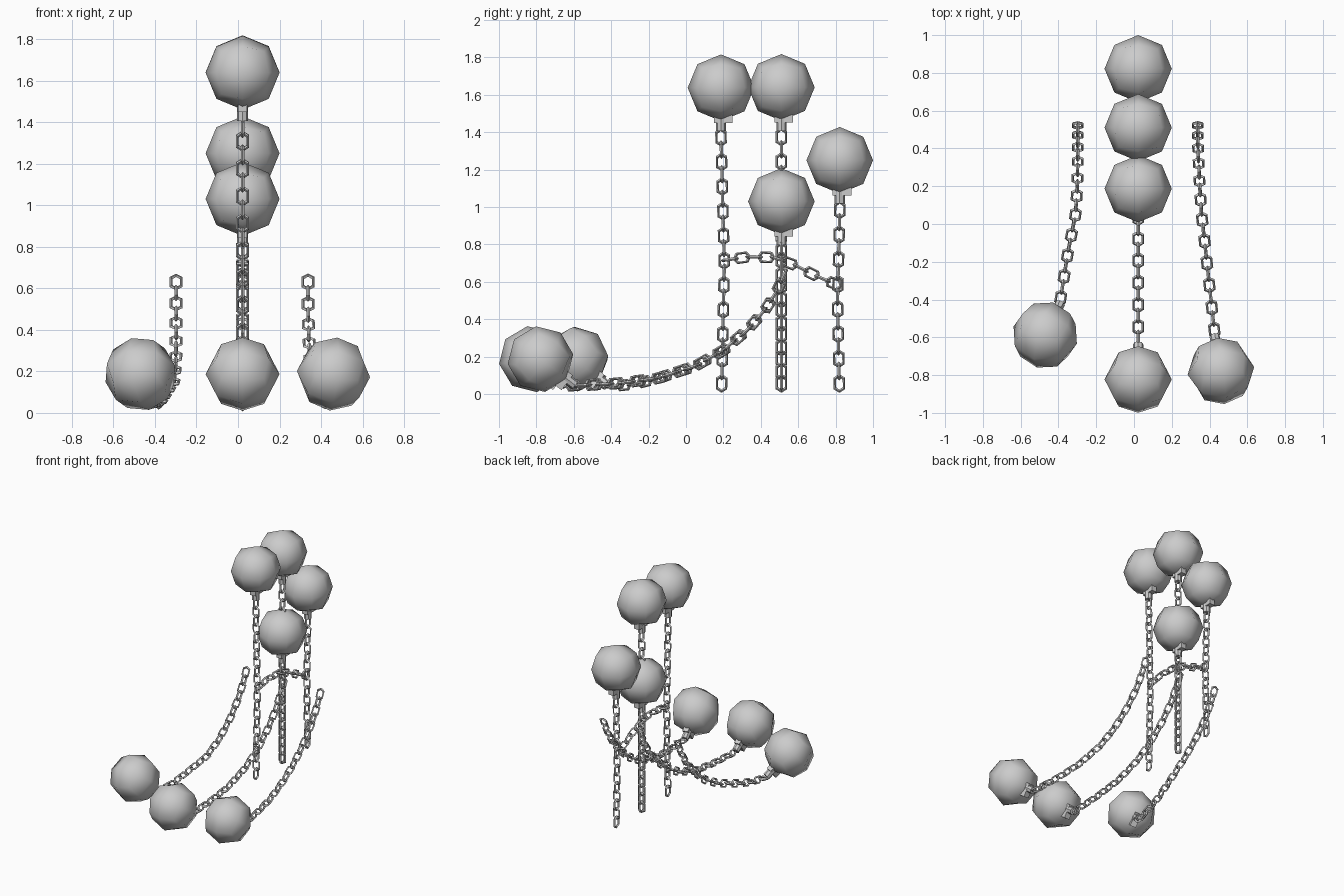
import bpy, bmesh
from math import sin, cos, pi
from mathutils import Vector, Matrix

if "Cube" in bpy.data.objects:
    bpy.data.objects.remove(bpy.data.objects["Cube"])

R = 0.178          # ball radius
WIRE = 0.0085      # link wire radius


def finish(bm, name, smooth=False):
    bmesh.ops.recalc_face_normals(bm, faces=bm.faces)
    me = bpy.data.meshes.new(name)
    bm.to_mesh(me)
    bm.free()
    for p in me.polygons:
        p.use_smooth = smooth
    ob = bpy.data.objects.new(name, me)
    bpy.context.collection.objects.link(ob)
    return ob


def frame(origin, axis):
    """Matrix whose local z follows axis and whose local x stays near world x."""
    z = Vector(axis).normalized()
    x = Vector((1, 0, 0))
    x = (x - z * x.dot(z)).normalized()
    m = Matrix((x, z.cross(x), z)).transposed().to_4x4()
    m.translation = Vector(origin)
    return m


# one elongated hexagonal ring, long along local z, wide along local x
def add_link(bm, mat, length, width=0.066, sides=4):
    hl, hw = length / 2 - WIRE, width / 2 - WIRE
    path = [(0, hl), (hw, hl * .6), (hw, -hl * .6),
            (0, -hl), (-hw, -hl * .6), (-hw, hl * .6)]
    rings = []
    for px, pz in path:
        p = Vector((px, 0, pz))
        out = p.normalized()
        rings.append([bm.verts.new(mat @ (p + WIRE * (out * cos(a) + Vector((0, sin(a), 0)))))
                      for a in (2 * pi * k / sides for k in range(sides))])
    for i in range(6):
        a, b = rings[i], rings[(i + 1) % 6]
        for k in range(sides):
            j = (k + 1) % sides
            bm.faces.new((a[k], a[j], b[j], b[k]))


def sample(pts, d):
    """Point at distance d along a polyline."""
    for a, b in zip(pts, pts[1:]):
        seg = (b - a).length
        if d <= seg:
            return a.lerp(b, d / seg)
        d -= seg
    return pts[-1]


# links strung along a path, alternately turned a quarter
def chain(name, pts, pitch, first_turn):
    pts = [Vector(p) for p in pts]
    total = sum((b - a).length for a, b in zip(pts, pts[1:]))
    n = round(total / pitch)
    step = total / n
    bm = bmesh.new()
    for i in range(n + 1):
        d = i * step
        tan = sample(pts, min(d + step / 2, total)) - sample(pts, max(d - step / 2, 0))
        turn = Matrix.Rotation(pi / 2 * ((i + first_turn) % 2), 4, 'Z')
        add_link(bm, frame(sample(pts, d), tan) @ turn, step * 1.52)
    return finish(bm, name)


# faceted ball plus its bracket and neck, neck pointing along direction
def ball(name, centre, direction, shift):
    m = frame(centre, -Vector(direction))
    bm = bmesh.new()
    bmesh.ops.create_cube(bm, size=2)
    bmesh.ops.subdivide_edges(bm, edges=bm.edges[:], cuts=1, use_grid_fill=True)
    for v in bm.verts:
        v.co = m @ (v.co.normalized() * R)
    finish(bm, name, smooth=True)
    bm = bmesh.new()
    bmesh.ops.create_cube(bm, size=1, matrix=m @ Matrix.Translation((0, shift, -.166))
                          @ Matrix.Diagonal((.044, .10, .045, 1)))
    bmesh.ops.create_cone(bm, cap_ends=True, segments=8, radius1=.027, radius2=.027,
                          depth=.09, matrix=m @ Matrix.Translation((0, 0, -.187)))
    finish(bm, name + "_neck")


# upright balls with hanging chains
X = 0.022
for label, y, z, bow in (("front", .187, 1.638, .018), ("middle", .51, 1.64, 0),
                         ("low", .51, 1.03, 0), ("back", .822, 1.25, -.012)):
    ball("upright_ball_" + label, (X, y, z), (0, 0, -1), .012)
    top = z - .265
    chain("upright_chain_" + label,
          [(X, y, top), (X, y + bow, top * .5), (X, y + bow * .2, .057)], .0658, 1)

# short chain linking the front and back uprights
chain("cross_chain", [(X, .235, .72), (X, .34, .735), (X, .47, .73),
                      (X, .58, .69), (X, .70, .63), (X, .79, .592)], .062, 0)

# trailing balls with draped chains
drape = [(.522, .63), (.49, .56), (.43, .46), (.33, .345), (.2, .235),
         (.05, .15), (-.15, .085)]
trails = (
    ("left", (-.47, -.588, .187), (-.388, -.415, .038),
     [-.298, -.298, -.298, -.298, -.3, -.31, -.35]),
    ("centre", (X, -.823, .187), (X, -.628, .042), [X] * 7),
    ("right", (.46, -.778, .187), (.425, -.585, .042),
     [.337, .337, .338, .342, .348, .358, .38]))
for label, c, end, xs in trails:
    ball("ground_ball_" + label, c, Vector(end) - Vector(c), -.015)
    tail = Vector(end) + Vector((0, .025, .004))
    pts = [(x, y, z) for x, (y, z) in zip(xs, drape)]
    pts += [Vector(pts[-1]).lerp(tail, .5) - Vector((0, 0, .008)), tail]
    chain("ground_chain_" + label, pts, .0585, 0)
